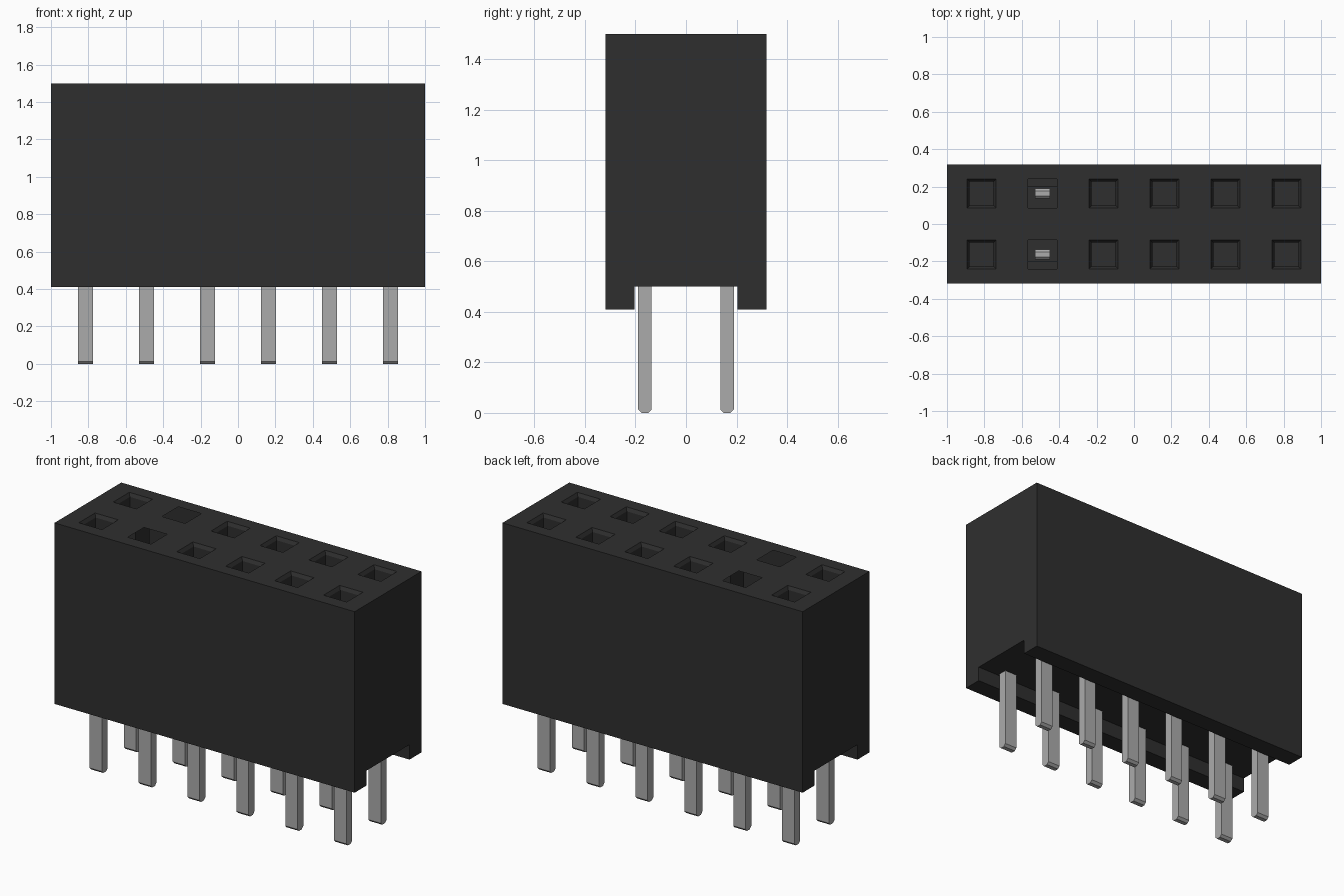
import bpy
import bmesh

cube = bpy.data.objects.get("Cube")
if cube:
    bpy.data.objects.remove(cube, do_unlink=True)


def material(name, value, roughness):
    m = bpy.data.materials.new(name)
    m.use_nodes = True
    colour = (value, value, value, 1)
    m.diffuse_color = colour
    bsdf = next(n for n in m.node_tree.nodes if n.type == 'BSDF_PRINCIPLED')
    bsdf.inputs["Base Color"].default_value = colour
    bsdf.inputs["Roughness"].default_value = roughness
    return m


black = material("black plastic", 0.028, 0.6)
metal = material("grey metal", 0.41, 0.5)


def finish(bm, name, mat):
    bmesh.ops.remove_doubles(bm, verts=bm.verts, dist=1e-5)
    bmesh.ops.recalc_face_normals(bm, faces=bm.faces)
    mesh = bpy.data.meshes.new(name)
    bm.to_mesh(mesh)
    bm.free()
    mesh.materials.append(mat)
    obj = bpy.data.objects.new(name, mesh)
    bpy.context.collection.objects.link(obj)
    return obj


def face(bm, points):
    return bm.faces.new([bm.verts.new(p) for p in points])


# Main dimensions
PITCH = 0.326
COLS = [(i - 2.5) * PITCH for i in range(6)]
ROWS = [-PITCH / 2, PITCH / 2]
OPEN_COL = 1                        # sockets here open into the hollow housing
W, D = 1.0, 0.318                   # half width and half depth
BOTTOM, CEIL, TOP = 0.41, 0.5, 1.5
CHANNEL = 0.204                     # half depth of the underside channel
MOUTH, SHAFT = 0.077, 0.065         # half sizes of socket mouth and shaft
LIP, FLOOR = 1.48, 0.65             # socket chamfer end and socket floor


def square(x, y, z, h):
    return [(x + a * h, y + b * h, z) for a, b in ((-1, -1), (1, -1), (1, 1), (-1, 1))]


# Housing: hollow shell with a grid top, where the odd cells are socket mouths
bm = bmesh.new()
xs = [-W] + [c + s * MOUTH for c in COLS for s in (-1, 1)] + [W]
ys = [-D] + [r + s * MOUTH for r in ROWS for s in (-1, 1)] + [D]
for i in range(len(xs) - 1):
    for j in range(len(ys) - 1):
        if i % 2 and j % 2:
            continue
        face(bm, [(xs[i], ys[j], TOP), (xs[i + 1], ys[j], TOP),
                  (xs[i + 1], ys[j + 1], TOP), (xs[i], ys[j + 1], TOP)])

# Long walls and the channelled ends
for s in (-1, 1):
    face(bm, [(x, s * D, TOP) for x in xs] + [(W, s * D, BOTTOM), (-W, s * D, BOTTOM)])
profile = [(D, BOTTOM), (CHANNEL, BOTTOM), (CHANNEL, CEIL),
           (-CHANNEL, CEIL), (-CHANNEL, BOTTOM), (-D, BOTTOM)]
for s in (-1, 1):
    face(bm, [(s * W, y, TOP) for y in ys] + [(s * W, y, z) for y, z in profile])

# Underside with its lengthwise channel
for (y0, z0), (y1, z1) in zip(profile, profile[1:]):
    face(bm, [(-W, y0, z0), (W, y0, z0), (W, y1, z1), (-W, y1, z1)])

# Sockets: chamfered mouth, straight shaft and floor
for i, x in enumerate(COLS):
    if i == OPEN_COL:
        continue
    for y in ROWS:
        rings = [square(x, y, TOP, MOUTH), square(x, y, LIP, SHAFT),
                 square(x, y, FLOOR, SHAFT)]
        for a, b in zip(rings, rings[1:]):
            for k in range(4):
                n = (k + 1) % 4
                face(bm, [a[k], a[n], b[n], b[k]])
        face(bm, rings[-1])
finish(bm, "housing", black)

# Pins: flat bars with both ends chamfered front and back
PIN_W, PIN_D, PIN_TOP, CUT = 0.041, 0.027, 0.58, 0.014
outline = [(-PIN_D + CUT, 0), (PIN_D - CUT, 0), (PIN_D, CUT), (PIN_D, PIN_TOP - CUT),
           (PIN_D - CUT, PIN_TOP), (-PIN_D + CUT, PIN_TOP),
           (-PIN_D, PIN_TOP - CUT), (-PIN_D, CUT)]
for r, y in enumerate(ROWS):
    for i, x in enumerate(COLS):
        bm = bmesh.new()
        end = face(bm, [(x - PIN_W, y + dy, z) for dy, z in outline])
        ext = bmesh.ops.extrude_face_region(bm, geom=[end], use_keep_orig=True)
        moved = [v for v in ext["geom"] if isinstance(v, bmesh.types.BMVert)]
        bmesh.ops.translate(bm, verts=moved, vec=(2 * PIN_W, 0, 0))
        finish(bm, f"{('front', 'back')[r]}_pin_{i + 1}", metal)
